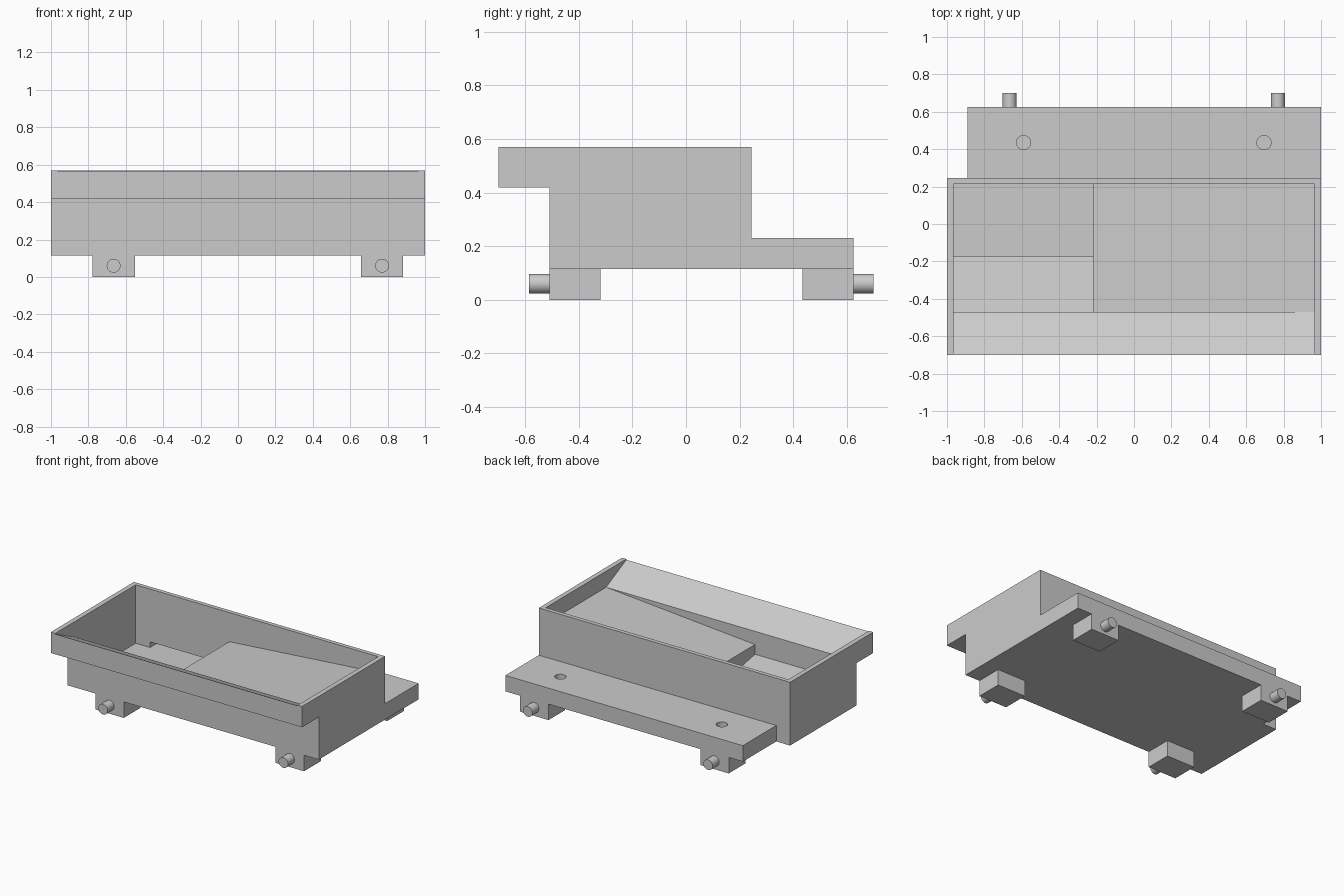
import bpy
import bmesh
from math import pi
from mathutils import Matrix, Vector

cube = bpy.data.objects.get("Cube")
if cube:
    bpy.data.objects.remove(cube, do_unlink=True)

# One grey material
grey = bpy.data.materials.new("plain_grey")
grey.use_nodes = True
colour = (0.6, 0.6, 0.6, 1.0)
grey.diffuse_color = colour
grey.node_tree.nodes["Principled BSDF"].inputs["Base Color"].default_value = colour


def finish(name, bm):
    bmesh.ops.recalc_face_normals(bm, faces=bm.faces)
    mesh = bpy.data.meshes.new(name)
    bm.to_mesh(mesh)
    bm.free()
    mesh.materials.append(grey)
    obj = bpy.data.objects.new(name, mesh)
    bpy.context.collection.objects.link(obj)
    return obj


def prism(name, profile, axis, start, end):
    """Extrude a flat profile along x (points are y, z) or y (points are x, z)."""
    bm = bmesh.new()
    if axis == "x":
        points = [(start, a, b) for a, b in profile]
        move = Vector((end - start, 0, 0))
    else:
        points = [(a, start, b) for a, b in profile]
        move = Vector((0, end - start, 0))
    face = bm.faces.new([bm.verts.new(p) for p in points])
    result = bmesh.ops.extrude_face_region(bm, geom=[face])
    verts = [v for v in result["geom"] if isinstance(v, bmesh.types.BMVert)]
    bmesh.ops.translate(bm, vec=move, verts=verts)
    return finish(name, bm)


def box(name, x0, x1, y0, y1, z0, z1):
    return prism(name, [(y0, z0), (y1, z0), (y1, z1), (y0, z1)], "x", x0, x1)


def cylinder(name, centre, radius, depth, along_y=False):
    bm = bmesh.new()
    turn = Matrix.Rotation(pi / 2, 4, "X") if along_y else Matrix()
    bmesh.ops.create_cone(bm, cap_ends=True, segments=32, radius1=radius,
                          radius2=radius, depth=depth,
                          matrix=Matrix.Translation(centre) @ turn)
    return finish(name, bm)


def smooth(obj):
    bpy.ops.object.select_all(action="DESELECT")
    obj.select_set(True)
    bpy.context.view_layer.objects.active = obj
    bpy.ops.object.shade_smooth_by_angle(angle=pi / 6)


def cut(obj, cutter):
    cutter.hide_render = True
    mod = obj.modifiers.new("cut", "BOOLEAN")
    mod.operation = "DIFFERENCE"
    mod.solver = "EXACT"
    mod.object = cutter
    bpy.context.view_layer.objects.active = obj
    bpy.ops.object.modifier_apply(modifier=mod.name)


BASE, TOP = 0.115, 0.57
BACK, INNER_BACK, INNER_X = 0.245, 0.215, 0.965
DIVIDE = -0.22

# Tray body with front overhang
tray = prism("tray_body", [(-0.51, BASE), (BACK, BASE), (BACK, TOP),
                           (-0.70, TOP), (-0.70, 0.42), (-0.51, 0.42)], "x", -1, 1)

# Rear ledge
ledge = box("rear_ledge", -0.89, 1, BACK, 0.625, BASE, 0.23)

# Upper opening with the sloped front apron
opening = prism("opening_cutter", [(-0.72, 0.5746), (-0.47, 0.455), (INNER_BACK, 0.455),
                                   (INNER_BACK, 0.65), (-0.72, 0.65)],
                "x", -INNER_X, INNER_X)
# Ramp falling towards the pocket
ramp = prism("ramp_cutter", [(DIVIDE - 0.08, 0.36), (DIVIDE, 0.36), (INNER_X, 0.455),
                             (INNER_X, 0.5), (DIVIDE - 0.08, 0.5)],
             "y", -0.47, INNER_BACK)
# Pocket with a tilted shelf and a low floor
pocket = prism("pocket_cutter", [(-0.47, 0.29), (-0.175, 0.235), (-0.175, 0.15),
                                 (INNER_BACK, 0.15), (INNER_BACK, 0.5), (-0.47, 0.5)],
               "x", -INNER_X, DIVIDE)
# Low slot from the pocket into the ledge
slot = box("slot_cutter", -0.85, DIVIDE - 0.02, 0.15, 0.36, 0.15, 0.19)

for cutter in (opening, ramp, pocket, slot):
    cut(tray, cutter)
cut(ledge, slot)

# Round holes in the ledge
holes = [cylinder("hole_cutter", (x, 0.435, 0.22), 0.038, 0.12) for x in (-0.59, 0.695)]
for hole in holes:
    cut(ledge, hole)
smooth(ledge)

for cutter in [opening, ramp, pocket, slot] + holes:
    bpy.data.objects.remove(cutter, do_unlink=True)

# Feet with pins at the four corners
for side, x in (("right", -0.665), ("left", 0.77)):
    for end, y0, y1, pin_y in (("front", -0.51, -0.32, -0.547), ("rear", 0.435, 0.625, 0.662)):
        box(f"{end}_{side}_foot", x - 0.113, x + 0.113, y0, y1, 0, BASE)
        smooth(cylinder(f"{end}_{side}_pin", (x, pin_y, 0.06), 0.037, 0.076, True))
